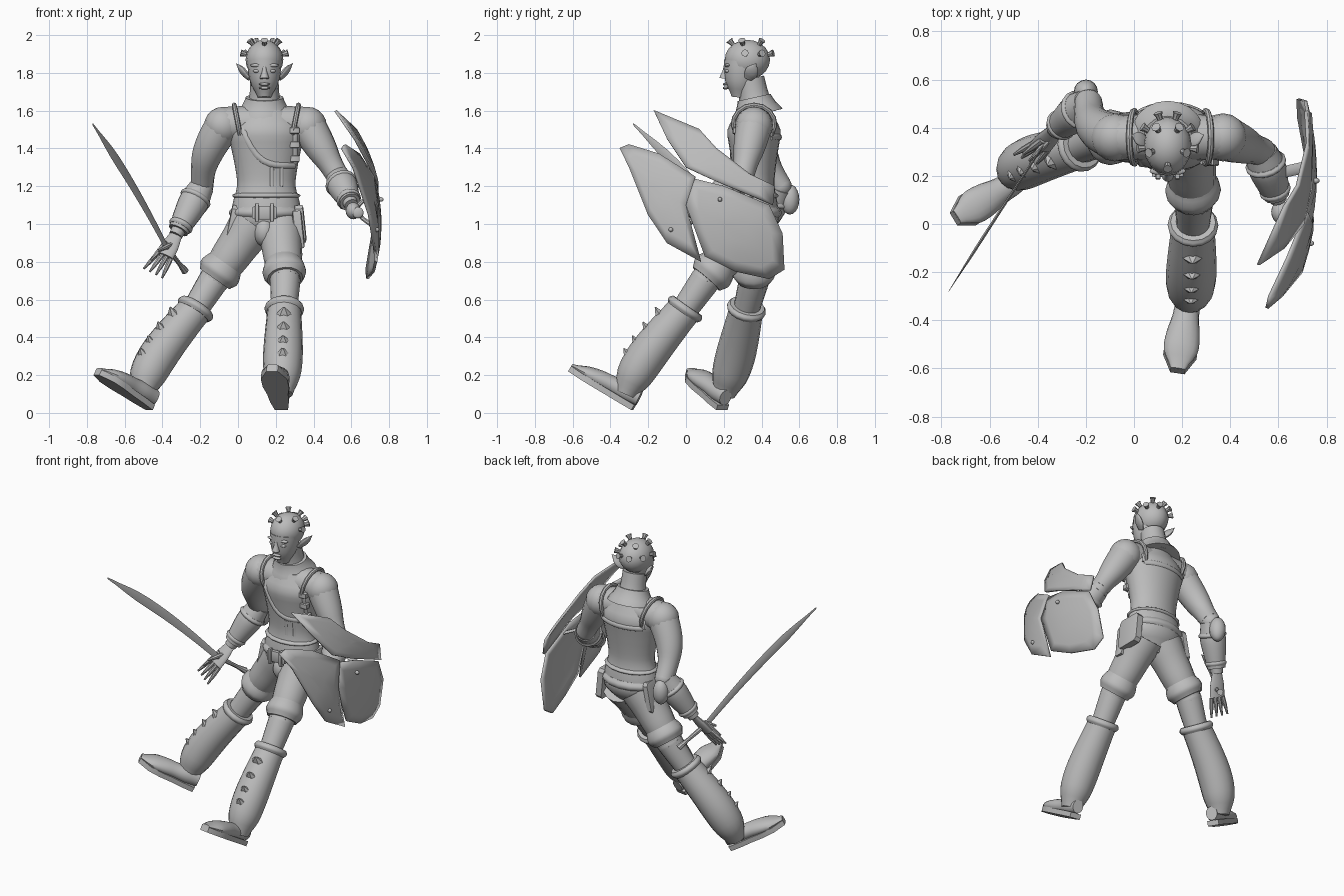
import bpy, bmesh, math
from mathutils import Vector, Matrix

cube = bpy.data.objects.get("Cube")
if cube:
    bpy.data.objects.remove(cube)

grey = bpy.data.materials.new("plain_grey")
grey.use_nodes = True
colour = (.5, .5, .5, 1)
grey.diffuse_color = colour
grey.node_tree.nodes["Principled BSDF"].inputs["Base Color"].default_value = colour
parts = []
X, Y, Z = Vector((1, 0, 0)), Vector((0, 1, 0)), Vector((0, 0, 1))
NO_BOW = Vector()


def finish(name, bm, matrix=Matrix()):
    bm.transform(matrix)
    bmesh.ops.recalc_face_normals(bm, faces=bm.faces)
    mesh = bpy.data.meshes.new(name)
    bm.to_mesh(mesh)
    bm.free()
    mesh.materials.append(grey)
    obj = bpy.data.objects.new(name, mesh)
    bpy.context.collection.objects.link(obj)
    parts.append(obj)
    return obj


def sample(values, t):
    """Smooth curve through evenly spaced values."""
    last = len(values) - 1
    i = min(int(t * last), last - 1)
    f = t * last - i
    p, q, r, s = [values[min(max(i + k, 0), last)] for k in (-1, 0, 1, 2)]
    return q + f * (r - p + f * (2*p - 5*q + 4*r - s + f * (3*q - p - 3*r + s))) / 2


def tube(name, path, radii, ref, flat=1, sides=16, steps=3):
    """Skin ellipses along a path; each radius lies along ref, and flat scales the other axis."""
    bm, rings, count = bmesh.new(), [], (len(radii) - 1) * steps
    for i in range(count + 1):
        t = i / count
        along = (path(t + .01) - path(t - .01)).normalized()
        u = (ref - along * ref.dot(along)).normalized()
        v = along.cross(u) * (flat(t) if callable(flat) else flat)
        r = max(sample(radii, t), .001)
        turns = [2 * math.pi * k / sides for k in range(sides)]
        rings.append([bm.verts.new(path(t) + (u * math.cos(a) + v * math.sin(a)) * r) for a in turns])
    for a, b in zip(rings, rings[1:]):
        for k in range(sides):
            j = (k + 1) % sides
            bm.faces.new((a[k], a[j], b[j], b[k]))
    bm.faces.new(rings[0])
    bm.faces.new(rings[-1])
    return finish(name, bm)


def limb(name, start, end, radii, ref=None, bow=NO_BOW, **shape):
    start, end = Vector(start), Vector(end)
    if ref is None:
        ref = Y if abs((end - start).normalized().x) > .6 else X
    return tube(name, lambda t: start.lerp(end, t) + bow * math.sin(math.pi * t), radii, ref, **shape)


def band(name, centre, axis, radius, half, flat=1):
    centre, step = Vector(centre), axis.normalized() * half
    limb(name, centre - step, centre + step, [radius * .9, radius, radius, radius * .9], flat=flat)


def ball(name, loc, size):
    bm = bmesh.new()
    bmesh.ops.create_uvsphere(bm, u_segments=16, v_segments=10, radius=1)
    return finish(name, bm, Matrix.LocRotScale(Vector(loc), None, Vector(size)))


def box(name, loc, size, tilt=0):
    bm = bmesh.new()
    bmesh.ops.create_cube(bm, size=1)
    bmesh.ops.bevel(bm, geom=bm.edges[:], offset=.1, segments=1, affect='EDGES')
    return finish(name, bm, Matrix.Translation(loc) @ Matrix.Rotation(tilt, 4, 'Y') @ Matrix.Diagonal((*size, 1)))


# Torso, neck and collar
widths = [.07, .18, .18, .155, .165, .185, .2, .13]
limb("torso", (.15, .36, .9), (.15, .36, 1.6), widths, flat=.7, sides=24)
limb("shoulders", (-.07, .36, 1.53), (.36, .36, 1.53), [.09, .1, .09])
limb("neck", (.14, .38, 1.58), (.14, .34, 1.77), [.1, .08, .075])
limb("collar", (.14, .38, 1.58), (.14, .36, 1.67), [.15, .12, .1], flat=.9, sides=20)


def strap(name, across, height, side, radius=.008):
    def path(t):
        x, z = across(t), height(t)
        r = sample(widths, min((z - .9) / .7, 1))
        return Vector((x, .36 + side * .7 * r * math.sqrt(max(.1, 1 - ((x - .15) / r) ** 2)), z))
    tube(name, path, [radius] * 4, Y, flat=2, sides=8)
    return path


# Vest straps, buckles and armhole rims
strap("chest_strap", lambda t: .3 * t, lambda t: 1.31 + .28 * abs(1 - t) ** 4, -1)
seam = strap("buckle_strap", lambda t: .3, lambda t: 1.32 + .25 * t, -1)
for t in (.1, .4, .7, 1):
    box("vest_buckle", seam(t), (.05, .04, .035))
for x in (.18, .23):
    strap("hanging_strap", lambda t: x, lambda t: 1.2 + .1 * t, -1, .005)
strap("back_strap", lambda t: .3 * t, lambda t: 1.46, 1)
for x, out in ((0, -.02), (.3, .02)):
    strap("back_shoulder_strap", lambda t: x, lambda t: 1.46 + .1 * t, 1)
    tube("armhole_rim", lambda t: Vector((x + out * math.cos(2 * math.pi * t), .36 + .11 * math.sin(2 * math.pi * t),
                                          1.53 + .1 * math.cos(2 * math.pi * t))), [.013] * 6, X, sides=8)

# Belts, buckle and pouches
band("upper_belt", (.15, .36, 1.15), Z, .178, .015, .72)
band("lower_belt", (.15, .36, 1.06), Z, .195, .03, .74)
box("belt_buckle", (.14, .21, 1.06), (.13, .03, .07))
for x in (.1, .18):
    box("buckle_loop", (x, .2, 1.06), (.02, .03, .1))
ball("crotch_guard", (.14, .28, .96), (.06, .07, .08))
box("left_hip_pouch", (.33, .36, 1), (.05, .17, .2), -.1)
box("left_hip_flap", (.32, .27, .97), (.05, .06, .2), -.1)
box("right_hip_pouch", (-.03, .37, 1), (.04, .17, .2), .2)

# Head and face
skull, skull_size = Vector((.14, .325, 1.87)), Vector((.1, .12, .105))
ball("skull", skull, skull_size)
limb("jaw", (.14, .28, 1.67), (.14, .3, 1.86), [.035, .068, .085, .09], flat=1.1)
limb("nose", (.14, .21, 1.84), (.14, .2, 1.77), [.01, .014, .025], sides=10)
for z in (1.72, 1.74):
    ball("lip", (.14, .21, z), (.03, .015, .008))
for side in (-1, 1):
    ball("eye", (.14 + side * .04, .22, 1.81), (.02, .015, .01))
    ball("brow", (.14 + side * .04, .22, 1.84), (.035, .015, .01))
    limb("ear", (.14 + side * .08, .33, 1.77), (.14 + side * .15, .37, 1.85), [.01, .016, .013, .001], X, flat=2.2)

# Head studs in two rings, flared outwards
for lift, turns in ((50, range(0, 360, 72)), (15, range(85, 280, 38))):
    for turn in turns:
        e, a = math.radians(lift), math.radians(turn)
        d = Vector((math.sin(a) * math.cos(e), -math.cos(a) * math.cos(e), math.sin(e)))
        base = skull + d * skull_size
        limb("head_stud", base, base + d * .03, [.012, .014, .02], sides=8, steps=1)

# Arms, bracers and their bands
arms = (("left", (.37, .36, 1.52), (.53, .3, 1.25), (.6, .1, 1.1), NO_BOW),
        ("right", (-.08, .36, 1.52), (-.19, .5, 1.2), (-.33, .39, .94), Vector((-.03, -.02, 0))))
for name, shoulder, elbow, wrist, bow in arms:
    elbow, wrist = Vector(elbow), Vector(wrist)
    ball(name + "_shoulder", shoulder, (.1, .1, .1))
    limb(name + "_upper_arm", shoulder, elbow, [.095, .09, .08, .065, .06], bow=bow)
    ball(name + "_elbow", elbow, (.06, .06, .06))
    limb(name + "_forearm", elbow, wrist, [.06, .06, .05, .036])
    limb(name + "_bracer", elbow, elbow.lerp(wrist, .9), [.065, .08, .07, .055])
    for t, r in ((.25, .086), (.8, .066)):
        band(name + "_bracer_band", elbow.lerp(wrist, t), wrist - elbow, r, .015)
ball("right_elbow_plate", (-.2, .55, 1.13), (.05, .05, .08))

# Hands
spread = Vector((.8, -.3, -.4)).normalized()
knuckles, reach = Vector((-.39, .32, .83)), Vector((-.06, -.05, -.09))
limb("right_palm", (-.33, .39, .94), knuckles, [.035, .048, .05], spread, flat=.4)
limb("right_thumb", (-.38, .35, .9), (-.46, .29, .81), [.016, .014, .006], sides=8)
for k in (-1.5, -.5, .5, 1.5):
    root = knuckles + spread * k * .026
    limb("right_finger", root, root + reach + spread * k * .012, [.013, .012, .006], spread, sides=8)
    ball("left_finger", (.635, .04 + k * .02, 1.06), (.03, .012, .03))
ball("left_fist", (.61, .05, 1.07), (.04, .05, .045))

# Curved sword lying in one upright plane
tip, guard, pommel = Vector((-.77, -.28, 1.53)), Vector((-.38, .32, .88)), Vector((-.28, .48, .75))
side = (pommel - tip).cross(Z)
limb("sword_blade", tip, guard, [.001, .006, .006, .005, .004], side, Vector((.01, .02, .01)), flat=4.5, sides=4)
limb("sword_grip", guard, pommel, [.012, .014, .012, .02], sides=8)
limb("sword_guard", guard - Vector((.04, .04, .02)), guard + Vector((.04, .04, .02)), [.007, .014, .007], sides=8)

# Legs: thighs, rolled cuffs, boots, shin spikes and feet
legs = (("left", (.22, .36, 1), (.25, .1, .7), (.23, -.32, .1), (0, -.05, -.03), (0, -.8, .6),
         (.23, -.285, .015), (.18, -.62, .22)),
        ("right", (.08, .36, 1), (-.13, .36, .7), (-.51, .2, .1), (-.06, 0, -.03), (-.6, -.5, .6),
         (-.47, .19, .015), (-.75, .02, .2)))
foot_widths = [.035, .05, .056, .07, .07, .03]
for name, *joints in legs:
    hip, knee, ankle, bow, front, heel, toe = [Vector(j) for j in joints]
    limb(name + "_thigh", hip, knee, [.125, .11, .1, .08])
    limb(name + "_cuff", hip.lerp(knee, .67), hip.lerp(knee, .97), [.095, .11, .115, .095])
    top = knee.lerp(ankle, .25)
    limb(name + "_calf", knee, top, [.08, .075, .07])
    ball(name + "_knee", knee, (.08, .08, .08))
    limb(name + "_boot_shaft", top, ankle, [.09, .1, .105, .095, .06], bow=bow)
    band(name + "_boot_rim", top, ankle - top, .104, .022)
    down = (ankle - top).normalized()
    for t in (.15, .3, .45, .6):
        p = top.lerp(ankle, t) + bow * math.sin(math.pi * t) + front * .075
        limb(name + "_shin_spike", p, p + front * .05 - down * .02, [.05, .03, .005], front.cross(down),
             flat=.6, sides=6, steps=1)
    f = (toe - heel).normalized()
    s = f.cross(Z).normalized()
    up = s.cross(f)
    limb(name + "_boot_foot", heel + up * .075, toe + up * .035, foot_widths, s, flat=lambda t: 1.2 - .9 * t)
    rim = [heel.lerp(toe, k / 5) + s * w for k, w in enumerate(foot_widths)]
    rim += [heel.lerp(toe, k / 5) - s * w for k, w in reversed(list(enumerate(foot_widths)))]
    bm = bmesh.new()
    face = bm.faces.new([bm.verts.new(p) for p in rim])
    ext = bmesh.ops.extrude_face_region(bm, geom=[face])
    bmesh.ops.translate(bm, vec=up * .032, verts=[v for v in ext["geom"] if isinstance(v, bmesh.types.BMVert)])
    finish(name + "_sole", bm)

# Broken shield: three jagged plates on one domed surface
plates = (
    ((-.17, 1.6), (.07, 1.5), (.16, 1.4), (.34, 1.26), (.47, 1.2), (.46, 1.1), (.15, 1.23), (0, 1.3), (-.1, 1.45)),
    ((-.35, 1.4), (-.3, 1.42), (-.14, 1.37), (.05, 1.25), (0, 1.1), (.08, .8), (-.1, .9), (-.2, 1.05), (-.3, 1.3)),
    ((0, 1.25), (.2, 1.2), (.44, 1.1), (.51, .95), (.52, .76), (.44, .71), (.26, .75), (.1, .83), (0, 1.1)))


def dome(y, z):
    return Vector((.765 - .4 * (y - .2) ** 2 - .54 * (z - 1) ** 2, y, z))


for i, rim in enumerate(plates):
    cy, cz = [sum(c) / len(rim) for c in zip(*rim)]
    bm = bmesh.new()
    rings = [[bm.verts.new(dome(cy + (y - cy) * k / 4, cz + (z - cz) * k / 4) - X * i * .006) for y, z in rim]
             for k in (1, 2, 3, 4)]
    bm.faces.new(rings[0])
    for a, b in zip(rings, rings[1:]):
        for k in range(len(rim)):
            bm.faces.new((a[k - 1], a[k], b[k], b[k - 1]))
    solid = finish("shield_plate", bm).modifiers.new("thickness", 'SOLIDIFY')
    solid.thickness, solid.offset = .014, 0
for y, z in ((.18, 1.13), (-.08, .97)):
    ball("shield_rivet", dome(y, z), (.015, .012, .012))
limb("shield_grip", (.7, .1, 1.15), (.7, .02, 1), [.012] * 4, bow=X * -.07, sides=8)
limb("shield_strap", (.73, .24, 1.16), (.55, .2, 1.24), [.008] * 3, Z, flat=3, sides=8)

# Shading
bpy.ops.object.select_all(action='DESELECT')
for obj in parts:
    obj.select_set(True)
bpy.context.view_layer.objects.active = parts[0]
bpy.ops.object.shade_smooth_by_angle(angle=math.radians(40))
